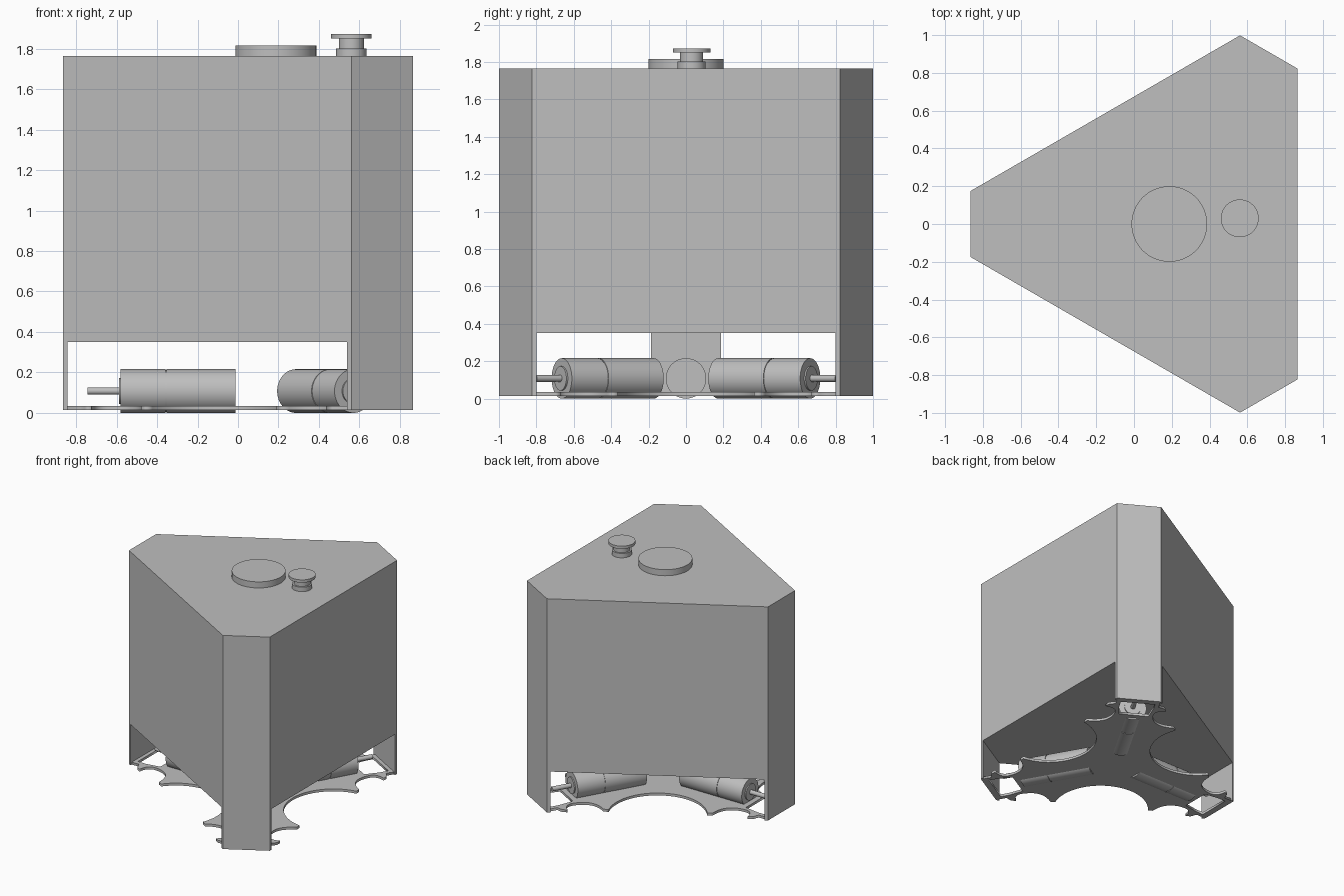
import bpy, bmesh, math
from mathutils import Vector, Matrix

cube = bpy.data.objects.get("Cube")
if cube:
    bpy.data.objects.remove(cube, do_unlink=True)

CX = 0.187                     # axis of the threefold symmetry
CORNER, SIDE = 1.052, 0.678    # distance from axis to corner flats and long sides
HALF = 0.175                   # half width of a corner flat
ANGLES = [math.radians(a) for a in (180, 300, 60)]

grey = bpy.data.materials.new("plain_grey")
grey.use_nodes = True
grey.diffuse_color = (0.52, 0.52, 0.52, 1)
grey.node_tree.nodes["Principled BSDF"].inputs["Base Color"].default_value = (0.52, 0.52, 0.52, 1)


def turn(p, a):
    """Point given as (toward corner, sideways) -> plan position for corner angle a."""
    u, v = p
    return Vector((CX + u * math.cos(a) - v * math.sin(a), u * math.sin(a) + v * math.cos(a)))


def add_mesh(name, bm):
    bmesh.ops.recalc_face_normals(bm, faces=bm.faces)
    mesh = bpy.data.meshes.new(name)
    bm.to_mesh(mesh)
    bm.free()
    mesh.materials.append(grey)
    obj = bpy.data.objects.new(name, mesh)
    bpy.context.collection.objects.link(obj)
    return obj


def select(obj):
    bpy.ops.object.select_all(action='DESELECT')
    obj.select_set(True)
    bpy.context.view_layer.objects.active = obj


def prism(name, outline, z0, z1):
    bm = bmesh.new()
    base = bm.faces.new([bm.verts.new((p[0], p[1], z0)) for p in outline])
    top = bmesh.ops.extrude_face_region(bm, geom=[base])["geom"]
    bmesh.ops.translate(bm, vec=(0, 0, z1 - z0),
                        verts=[g for g in top if isinstance(g, bmesh.types.BMVert)])
    return add_mesh(name, bm)


def lathe(name, profile, matrix, steps=48):
    """Spin (radius, height) points about z, then place with a matrix."""
    bm = bmesh.new()
    verts = [bm.verts.new((r, 0, h)) for r, h in profile]
    edges = [bm.edges.new(pair) for pair in zip(verts, verts[1:])]
    bmesh.ops.spin(bm, geom=verts + edges, axis=(0, 0, 1), cent=(0, 0, 0),
                   angle=math.tau, steps=steps, use_duplicate=False)
    bmesh.ops.remove_doubles(bm, verts=bm.verts, dist=0.0001)
    bm.transform(matrix)
    obj = add_mesh(name, bm)
    select(obj)
    bpy.ops.object.shade_smooth_by_angle(angle=math.radians(35))
    return obj


# Housing: one prism, hollowed at the foot so only the corner walls reach down
outline = [turn((CORNER, s * HALF), a) for a in ANGLES for s in (-1, 1)]
housing = prism("housing", outline, 0.015, 1.765)
reach = 2 * (CORNER - 0.022)
cutter = prism("foot_cutter", [turn((-reach, 0), a) for a in ANGLES], -0.2, 0.35)
cutter.hide_render = True
cut = housing.modifiers.new("open_foot", 'BOOLEAN')
cut.operation, cut.solver, cut.object = 'DIFFERENCE', 'EXACT', cutter
select(housing)
bpy.ops.object.modifier_apply(modifier=cut.name)
bpy.data.objects.remove(cutter, do_unlink=True)


# Base plate: half an arm is drawn, mirrored, and repeated for each corner
def side_point(t, inset):
    """Position along a long side (t from its middle) and inward from it."""
    c, s = math.cos(math.pi / 3), math.sin(math.pi / 3)
    return Vector(((SIDE - inset) * c + t * s, (SIDE - inset) * s - t * c))


def bend(a, b, c, n=10):
    a, b, c = Vector(a), Vector(b), Vector(c)
    return [a * (1 - k / n) ** 2 + b * 2 * (k / n) * (1 - k / n) + c * (k / n) ** 2
            for k in range(n + 1)]


R, LUG = 0.37, 0.05
end = math.acos(LUG / R)
half_arm = [side_point(R * math.sin(end * k / 16), R * math.cos(end * k / 16)) for k in range(17)]
half_arm += bend(side_point(0.405, LUG), (0.66, 0.16), (0.83, 0.15))
half_arm += bend((0.83, 0.15), (0.9, 0.15), side_point(0.67, 0.015))[1:]
half_arm += [side_point(0.71, 0.015), Vector((0.965, 0.17)), Vector((1.032, 0.17))]
arm = half_arm + [Vector((p.x, -p.y)) for p in reversed(half_arm)][:-1]
hole = [(0.81, -0.115), (0.81, 0.115), (0.93, 0.135), (1.0, 0.135), (1.0, -0.135), (0.93, -0.135)]

loops = [[turn(p, a) for a in reversed(ANGLES[:1] + ANGLES[:0:-1]) for p in arm]]
loops = [[turn(p, a) for a in (ANGLES[0], ANGLES[2], ANGLES[1]) for p in arm]]
loops += [[turn(p, a) for p in hole] for a in ANGLES]
curve = bpy.data.curves.new("base_plate", 'CURVE')
curve.dimensions, curve.fill_mode, curve.extrude = '2D', 'BOTH', 0.01
for pts in loops:
    spline = curve.splines.new('POLY')
    spline.points.add(len(pts) - 1)
    for slot, p in zip(spline.points, pts):
        slot.co = (p.x, p.y, 0, 1)
    spline.use_cyclic_u = True
curve.materials.append(grey)
plate = bpy.data.objects.new("base_plate", curve)
plate.location.z = 0.025
bpy.context.collection.objects.link(plate)
select(plate)
bpy.ops.object.convert(target='MESH')

# Drive motors with gearbox, boss and shaft, pointing at the corners
motor = [(0, 0.2), (0.108, 0.2), (0.108, 0.54), (0.104, 0.54), (0.104, 0.546), (0.108, 0.546),
         (0.108, 0.767), (0.065, 0.767), (0.065, 0.776), (0.018, 0.776), (0.018, 0.93), (0, 0.93)]
for i, a in enumerate(ANGLES):
    place = (Matrix.Translation((CX, 0, 0.108)) @ Matrix.Rotation(a, 4, 'Z')
             @ Matrix.Rotation(math.pi / 2, 4, 'Y'))
    lathe(f"drive_motor_{i + 1}", motor, place)

# Round cover and push button on the lid
lathe("round_cover", [(0, 0), (0.2, 0), (0.2, 0.05), (0, 0.05)],
      Matrix.Translation((CX, 0, 1.765)), 64)
lathe("push_button", [(0, 0), (0.075, 0), (0.075, 0.036), (0.062, 0.036), (0.062, 0.085),
                      (0.1, 0.085), (0.1, 0.108), (0, 0.108)],
      Matrix.Translation((0.56, 0.03, 1.765)))
